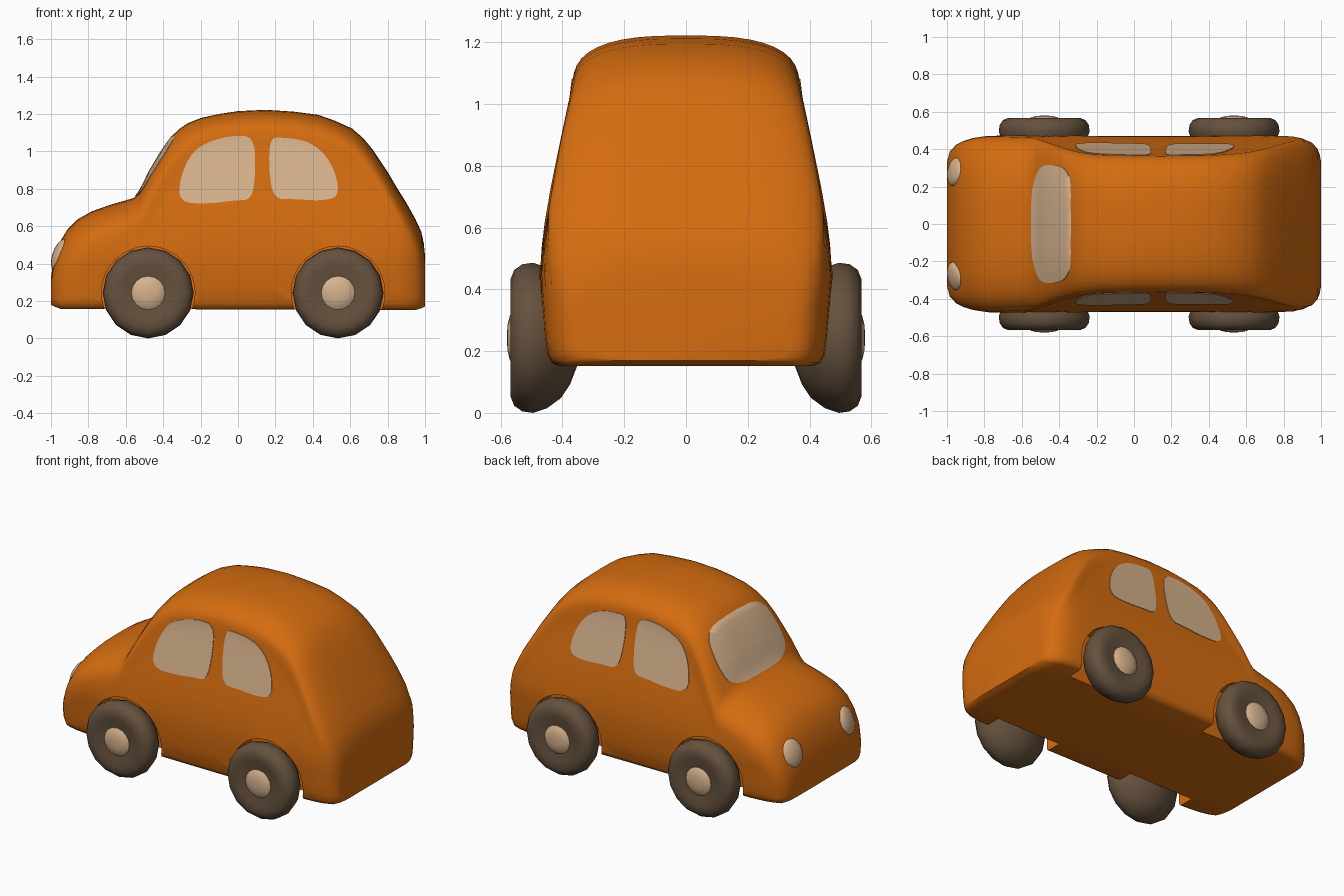
import bpy, bmesh, math
from mathutils import Vector
from mathutils.bvhtree import BVHTree

if "Cube" in bpy.data.objects:
    bpy.data.objects.remove(bpy.data.objects["Cube"])


def material(name, rgb):
    m = bpy.data.materials.new(name)
    m.diffuse_color = (*rgb, 1)
    m.use_nodes = True
    m.node_tree.nodes["Principled BSDF"].inputs["Base Color"].default_value = m.diffuse_color
    return m


ORANGE = material("orange_paint", (0.66, 0.15, 0.005))
BROWN = material("brown_rubber", (0.13, 0.083, 0.048))
CREAM = material("cream", (0.68, 0.45, 0.27))


def make(name, bm, mat, angle=50):
    bmesh.ops.recalc_face_normals(bm, faces=bm.faces)
    me = bpy.data.meshes.new(name)
    bm.to_mesh(me)
    bm.free()
    ob = bpy.data.objects.new(name, me)
    bpy.context.collection.objects.link(ob)
    me.materials.append(mat)
    smooth(ob, angle)
    return ob


def smooth(ob, angle):
    bpy.ops.object.select_all(action='DESELECT')
    ob.select_set(True)
    bpy.context.view_layer.objects.active = ob
    bpy.ops.object.shade_smooth_by_angle(angle=math.radians(angle))


def lerp(table, x):
    for (a, u), (b, v) in zip(table, table[1:]):
        if x <= b:
            return u + (v - u) * max(0, x - a) / (b - a)
    return table[-1][1]


# Body outline: roof line, side taper, plan rounding, shoulder radius
ROOF = [(-1, .33), (-.985, .42), (-.95, .52), (-.91, .585), (-.86, .635), (-.78, .68),
        (-.68, .715), (-.6, .738), (-.555, .752), (-.525, .79), (-.47, .9), (-.42, .985),
        (-.37, 1.06), (-.32, 1.115), (-.27, 1.15), (-.2, 1.178), (-.1, 1.2), (0, 1.215),
        (.15, 1.222), (.3, 1.212), (.43, 1.195), (.52, 1.163), (.61, 1.122), (.67, 1.07),
        (.72, 1.01), (.8, .89), (.85, .805), (.9, .725), (.95, .635), (.98, .57),
        (.993, .51), (1, .44)]
TAPER = [(.15, .445), (.25, .46), (.45, .475), (.6, .456), (.8, .415), (1, .375),
         (1.1, .36), (1.25, .345)]
PLAN = [(-1, .72), (-.985, .84), (-.95, .915), (-.91, .95), (-.86, .975), (-.75, 1),
        (.75, 1), (.85, .985), (.9, .965), (.95, .92), (.98, .86), (.993, .8), (1, .72)]
SHOULDER = [(-.4, .23), (-.2, .17), (.5, .17), (.8, .2)]


def section(x, top):
    """Closed cross-section of the body at station x."""
    base = lerp([(-1, .18), (-.96, .158), (.96, .152), (1, .17)], x)
    r = min(lerp(SHOULDER, x), .6 * (top - base))
    zs = top - r

    def width(z):
        return lerp(TAPER, z) * lerp(PLAN, x)
    w = width(base)
    half = [(w * .5, base), (w - .03, base), (w - .009, base + .01)]
    for i in range(8):
        z = base + .035 + (zs - base - .035) * i / 8
        half.append((width(z), z))
    for i in range(10):
        t = math.pi / 2 * i / 10
        half.append((width(zs) * math.cos(t) ** .72, zs + r * math.sin(t) ** .72))
    return ([Vector((x, 0, base))] + [Vector((x, y, z)) for y, z in half]
            + [Vector((x, 0, top))] + [Vector((x, -y, z)) for y, z in reversed(half)])


bm = bmesh.new()
rings = [[bm.verts.new(p) for p in section(x, h)] for x, h in ROOF]
for a, b in zip(rings, rings[1:]):
    for i in range(len(a)):
        j = (i + 1) % len(a)
        bm.faces.new((a[i], a[j], b[j], b[i]))
bm.faces.new(rings[0])
bm.faces.new(rings[-1])
body = make("body", bm, ORANGE)


def lathe(bm, profile, centre, side, n):
    """Spin (radius, y) points about an axis parallel to y."""
    cx, cz = centre
    loops = []
    for r, y in profile:
        if r == 0:
            loops.append([bm.verts.new((cx, side * y, cz))] * n)
        else:
            loops.append([bm.verts.new((cx + r * math.sin(2 * math.pi * k / n), side * y,
                                        cz + r * math.cos(2 * math.pi * k / n)))
                          for k in range(n)])
    for a, b in zip(loops, loops[1:]):
        for k in range(n):
            q = (a[k], a[(k + 1) % n], b[(k + 1) % n], b[k])
            bm.faces.new(list(dict.fromkeys(q)))


# Wheels, hub caps and the arches cut for them
WHEEL = [(0, .33), (.09, .352), (.15, .375), (.195, .405), (.228, .45), (.243, .495),
         (.238, .53), (.22, .556), (.19, .568), (.15, .567), (.1, .555), (0, .55)]
HUB = [(0, .54), (.09, .54), (.09, .558), (.07, .571), (.04, .578), (0, .58)]
ARCH = [(0, .325), (.25, .325), (.25, .8), (0, .8)]
for label, x in (("front", -.48), ("rear", .535)):
    for hand, side in (("right", -1), ("left", 1)):
        for part, prof, mat, n in (("wheel", WHEEL, BROWN, 16), ("hubcap", HUB, CREAM, 16),
                                   ("arch_cutter", ARCH, ORANGE, 32)):
            bm = bmesh.new()
            lathe(bm, prof, (x, .243), side, n)
            ob = make(f"{label}_{hand}_{part}", bm, mat)
            if part == "arch_cutter":
                mod = body.modifiers.new("arch", 'BOOLEAN')
                mod.operation, mod.solver, mod.object = 'DIFFERENCE', 'EXACT', ob
                bpy.context.view_layer.objects.active = body
                bpy.ops.object.modifier_apply(modifier="arch")
                bpy.data.objects.remove(ob)
smooth(body, 50)

bm = bmesh.new()
bm.from_mesh(body.data)
SURFACE = BVHTree.FromBMesh(bm)
bm.free()


def pane(name, outline, origin, direction):
    """Thin pane laid on the body; outline maps to points thrown along direction."""
    d = Vector(direction)
    c = sum(outline, Vector()) / len(outline)
    bm = bmesh.new()
    loops = []
    for s, lift in ((1, -.006), (1, .004), (.85, .004), (.65, .004), (.4, .004), (.15, .004)):
        loop = []
        for p in outline:
            hit, normal, _, _ = SURFACE.ray_cast(Vector(origin) + c + (p - c) * s, d)
            loop.append(bm.verts.new(hit - d * lift))
        loops.append(loop)
    n = len(outline)
    for a, b in zip(loops, loops[1:]):
        for k in range(n):
            bm.faces.new((a[k], a[(k + 1) % n], b[(k + 1) % n], b[k]))
    bm.faces.new(loops[-1])
    make(name, bm, CREAM)


def rounded(points, steps=2):
    """Chaikin corner cutting of a closed outline."""
    for _ in range(steps):
        nxt = points[1:] + points[:1]
        points = [q for a, b in zip(points, nxt) for q in (a * .75 + b * .25, a * .25 + b * .75)]
    return points


# Side windows
FRONT_WIN = [(-.315, .725), (-.31, .86), (-.245, 1.0), (-.15, 1.055), (-.03, 1.085), (.085, 1.08),
             (.095, .9), (.075, .74), (-.02, .738), (-.15, .72)]
REAR_WIN = [(.19, .745), (.165, .9), (.17, 1.07), (.23, 1.075), (.36, 1.06), (.46, .995),
            (.525, .88), (.54, .755), (.44, .735), (.3, .745)]
for hand, side in (("right", -1), ("left", 1)):
    for label, pts in (("front", FRONT_WIN), ("rear", REAR_WIN)):
        pane(f"{label}_{hand}_window", rounded([Vector((x, 0, z)) for x, z in pts]),
             (0, side * 2, 0), (0, -side, 0))

# Windscreen
SCREEN = [(-.29, .765), (0, .76), (.29, .765), (.325, .9), (.285, 1.08), (0, 1.1),
          (-.285, 1.08), (-.325, .9)]
pane("windscreen", rounded([Vector((0, y, z)) for y, z in SCREEN], 3), (-2, 0, 0), (1, 0, 0))

# Headlights
for hand, side in (("right", -1), ("left", 1)):
    bm = bmesh.new()
    bmesh.ops.create_uvsphere(bm, u_segments=16, v_segments=10, radius=1)
    lamp = make(f"{hand}_headlight", bm, CREAM)
    lamp.scale = (.035, .08, .088)
    lamp.rotation_euler = (0, math.radians(20), side * math.radians(-12))
    lamp.location = (-.954, side * .28, .447)
